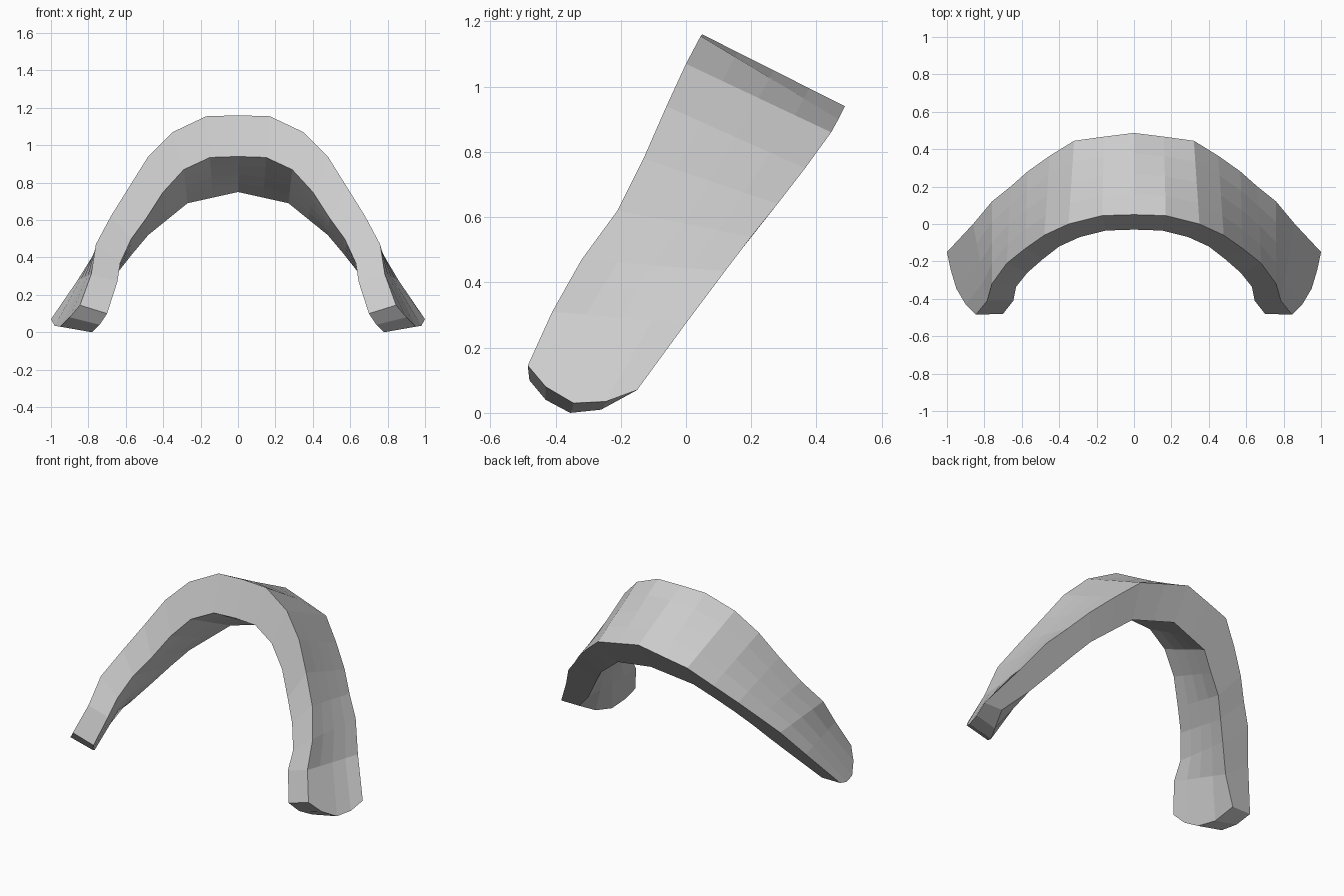
import bpy, bmesh
from mathutils import Vector

if "Cube" in bpy.data.objects:
    bpy.data.objects.remove(bpy.data.objects["Cube"])

# Four long edges of the right half of the band, from the crown down to the foot
FRONT_OUTER = [(0, .05, 1.16), (.17, .045, 1.155), (.35, 0, 1.07), (.48, -.06, .94), (.58, -.13, .78),
               (.68, -.21, .62), (.76, -.32, .47), (.785, -.41, .31), (.845, -.485, .145)]
FRONT_INNER = [(0, -.03, .94), (.15, -.035, .935), (.29, -.07, .87), (.40, -.12, .75), (.49, -.19, .61),
               (.57, -.26, .50), (.63, -.335, .37), (.645, -.41, .27), (.70, -.48, .10)]
BACK_OUTER = [(0, .487, .94), (.16, .467, .90), (.32, .445, .86), (.45, .365, .75), (.57, .28, .64),
              (.66, .20, .54), (.76, .12, .435), (.86, 0, .275), (1, -.15, .07)]
BACK_INNER = [(0, .36, .75), (.135, .335, .72), (.27, .31, .69), (.375, .245, .605), (.48, .185, .52),
              (.56, .11, .425), (.635, .04, .33), (.74, -.06, .20), (.87, -.15, .07)]
# Rounded foot: points between the front and back corners
FOOT_OUTER = [(.90, -.43, .08), (.95, -.345, .03), (.98, -.245, .035)]
FOOT_INNER = [(.74, -.43, .04), (.78, -.355, 0), (.83, -.26, .01)]
SEG = 4


def across(a, b, foot, last):
    """Points across the width of the band at one station."""
    a, b = Vector(a), Vector(b)
    if last:
        return [a] + [Vector(p) for p in foot] + [b]
    return [a.lerp(b, k / SEG) for k in range(SEG + 1)]


# Closed cross-section ring at every station, mirrored to the other side
half = []
for i in range(len(FRONT_OUTER)):
    last = i == len(FRONT_OUTER) - 1
    outer = across(FRONT_OUTER[i], BACK_OUTER[i], FOOT_OUTER, last)
    inner = across(FRONT_INNER[i], BACK_INNER[i], FOOT_INNER, last)
    half.append(outer + inner[::-1])
mirrored = [[Vector((-p.x, p.y, p.z)) for p in ring] for ring in half[:0:-1]]

# Arched band: skin between neighbouring rings, then close the two feet
bm = bmesh.new()
rings = [[bm.verts.new(p) for p in ring] for ring in mirrored + half]
n = len(rings[0])
for r0, r1 in zip(rings, rings[1:]):
    for k in range(n):
        bm.faces.new((r0[k], r0[(k + 1) % n], r1[(k + 1) % n], r1[k]))
for ring in (rings[0], rings[-1]):
    for k in range(SEG):
        bm.faces.new((ring[k], ring[k + 1], ring[n - 2 - k], ring[n - 1 - k]))
bmesh.ops.recalc_face_normals(bm, faces=bm.faces)
mesh = bpy.data.meshes.new("arched_band")
bm.to_mesh(mesh)
bm.free()
bpy.context.collection.objects.link(bpy.data.objects.new("arched_band", mesh))
